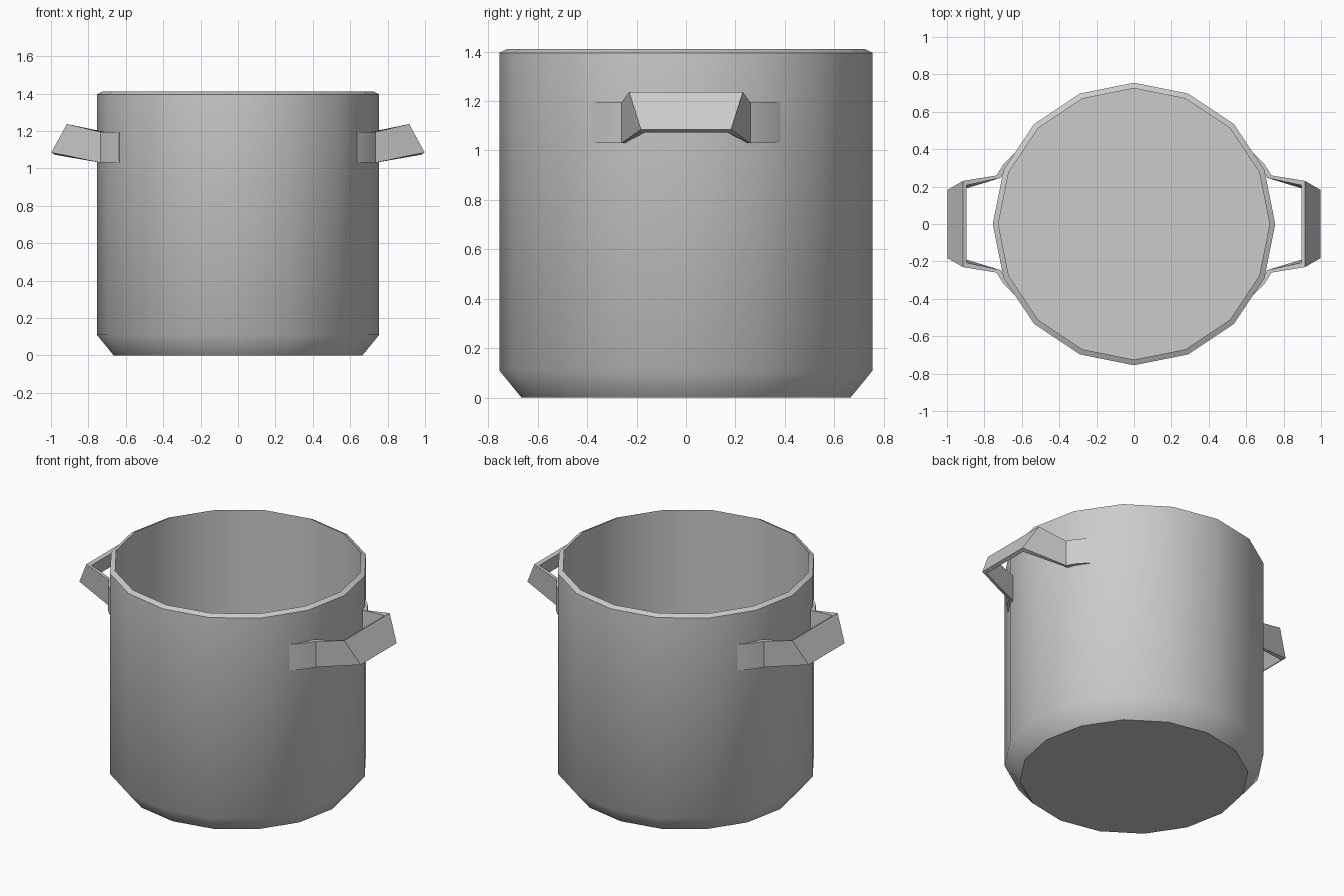
import bpy, bmesh, math
from mathutils import Vector

cube = bpy.data.objects.get("Cube")
if cube:
    bpy.data.objects.remove(cube, do_unlink=True)

# Single plain metal colour
metal = bpy.data.materials.new("grey metal")
metal.use_nodes = True
GREY = (0.6, 0.6, 0.6, 1)
metal.diffuse_color = GREY
metal.node_tree.nodes["Principled BSDF"].inputs["Base Color"].default_value = GREY


def make_object(name, bm, angle):
    bmesh.ops.recalc_face_normals(bm, faces=bm.faces)
    mesh = bpy.data.meshes.new(name)
    bm.to_mesh(mesh)
    bm.free()
    mesh.materials.append(metal)
    obj = bpy.data.objects.new(name, mesh)
    bpy.context.collection.objects.link(obj)
    bpy.ops.object.select_all(action='DESELECT')
    obj.select_set(True)
    bpy.context.view_layer.objects.active = obj
    bpy.ops.object.shade_smooth_by_angle(angle=math.radians(angle))
    return obj


def bridge(bm, a, b):
    n = len(a)
    for i in range(n):
        j = (i + 1) % n
        bm.faces.new((a[i], a[j], b[j], b[i]))


# Pot body: chamfered base, straight wall, sloped rim, hollow inside
SIDES = 16
PROFILE = [(0.665, 0), (0.755, 0.11), (0.755, 1.395), (0.725, 1.41), (0.725, 0.11)]
bm = bmesh.new()
rings = []
for r, z in PROFILE:
    rings.append([bm.verts.new((r * math.cos(2 * math.pi * i / SIDES),
                                r * math.sin(2 * math.pi * i / SIDES), z))
                  for i in range(SIDES)])
for a, b in zip(rings, rings[1:]):
    bridge(bm, a, b)
bm.faces.new(rings[0])
bm.faces.new(rings[-1])
make_object("pot_body", bm, 45)

# Handle: bent metal strip; each section is outer top, outer bottom,
# inner bottom, inner top, from the wall pad to the tilted grip
Z0, Z1 = 1.03, 1.195


def upright(outer, inner):
    return [(*outer, Z1), (*outer, Z0), (*inner, Z0), (*inner, Z1)]


HALF = [
    upright((0.635, 0.383), (0.618, 0.370)),
    upright((0.696, 0.322), (0.680, 0.308)),
    upright((0.735, 0.260), (0.712, 0.247)),
    [(0.915, 0.230, 1.237), (0.998, 0.182, 1.085),
     (0.980, 0.165, 1.073), (0.895, 0.207, 1.226)],
]


def make_handle(name, side):
    sections = HALF + [[(x, -y, z) for x, y, z in s] for s in reversed(HALF)]
    bm = bmesh.new()
    loops = [[bm.verts.new(Vector((x * side, y, z))) for x, y, z in s] for s in sections]
    for a, b in zip(loops, loops[1:]):
        bridge(bm, a, b)
    bm.faces.new(loops[0])
    bm.faces.new(loops[-1])
    make_object(name, bm, 30)


make_handle("left_handle", 1)
make_handle("right_handle", -1)
